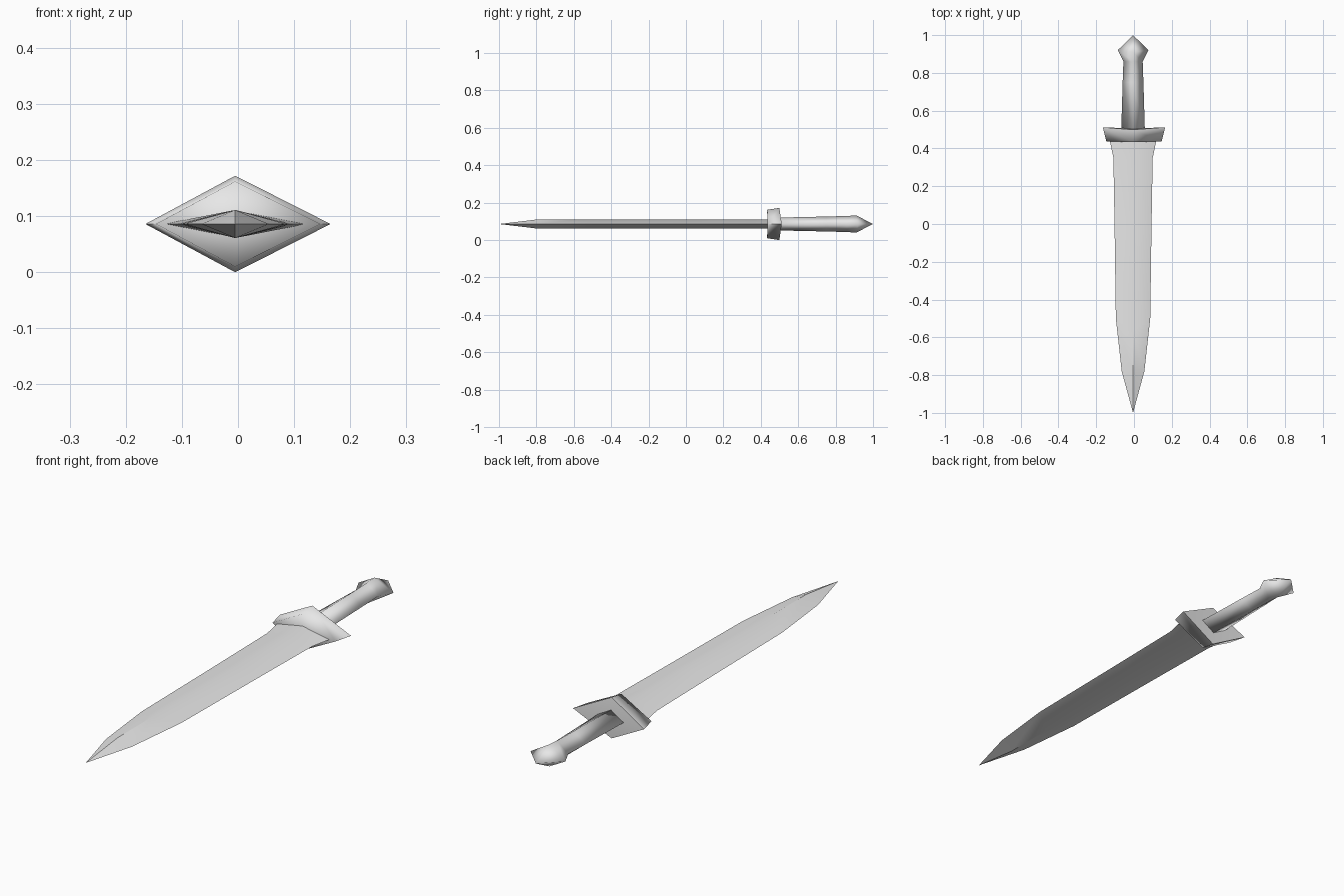
import bpy, bmesh, math

cube = bpy.data.objects.get("Cube")
if cube:
    bpy.data.objects.remove(cube, do_unlink=True)

MID_X, MID_Z = -0.005, 0.086      # long axis of the dagger

steel = bpy.data.materials.new("light_grey")
steel.use_nodes = True
GREY = (0.8, 0.8, 0.8, 1.0)
steel.diffuse_color = GREY
steel.node_tree.nodes["Principled BSDF"].inputs["Base Color"].default_value = GREY


def diamond_loft(name, rings, smooth_angle, mid_x=MID_X):
    """Loft diamond sections (y at sides, y at ridges, half width, half height).
    A ring with zero width becomes a point."""
    bm = bmesh.new()
    loops = []
    for y_side, y_ridge, w, h in rings:
        if w == 0:
            loops.append([bm.verts.new((MID_X, y_side, MID_Z))] * 4)
        else:
            loops.append([bm.verts.new(p) for p in (
                (mid_x + w, y_side, MID_Z), (MID_X, y_ridge, MID_Z + h),
                (mid_x - w, y_side, MID_Z), (MID_X, y_ridge, MID_Z - h))])
    for a, b in zip(loops, loops[1:]):
        for i in range(4):
            j = (i + 1) % 4
            corners = list(dict.fromkeys((a[i], a[j], b[j], b[i])))
            bm.faces.new(corners)
    # Close open ends with a fan
    for loop in (loops[0], loops[-1]):
        if len(set(loop)) == 4:
            cap = bm.faces.new(loop)
            bmesh.ops.poke(bm, faces=[cap])
    bmesh.ops.recalc_face_normals(bm, faces=bm.faces)
    # Smooth shading with the sharpest edges kept crisp
    for f in bm.faces:
        f.smooth = True
    for e in bm.edges:
        e.smooth = e.calc_face_angle(0) < math.radians(smooth_angle)
    mesh = bpy.data.meshes.new(name)
    bm.to_mesh(mesh)
    bm.free()
    mesh.materials.append(steel)
    obj = bpy.data.objects.new(name, mesh)
    bpy.context.collection.objects.link(obj)
    return obj


# Blade: pointed tip, leaf-shaped taper, flared shoulder at the guard
diamond_loft("blade", [
    (-1.0, -1.0, 0, 0),
    (-0.78, -0.79, 0.06, 0.025),
    (-0.50, -0.57, 0.091, 0.025),
    (0.00, 0.00, 0.098, 0.025),
    (0.35, 0.35, 0.104, 0.025),
    (0.46, 0.46, 0.127, 0.025)], 32)

# Guard: diamond block flaring towards the grip, side tips swept back
diamond_loft("guard", [
    (0.437, 0.434, 0.146, 0.076),
    (0.512, 0.499, 0.165, 0.086)], 90, mid_x=0.0)

# Grip and pommel in one piece
diamond_loft("grip_and_pommel", [
    (0.48, 0.48, 0.063, 0.034),
    (0.75, 0.75, 0.055, 0.040),
    (0.86, 0.86, 0.051, 0.043),
    (0.92, 0.91, 0.081, 0.046),
    (1.0, 1.0, 0, 0)], 110)
